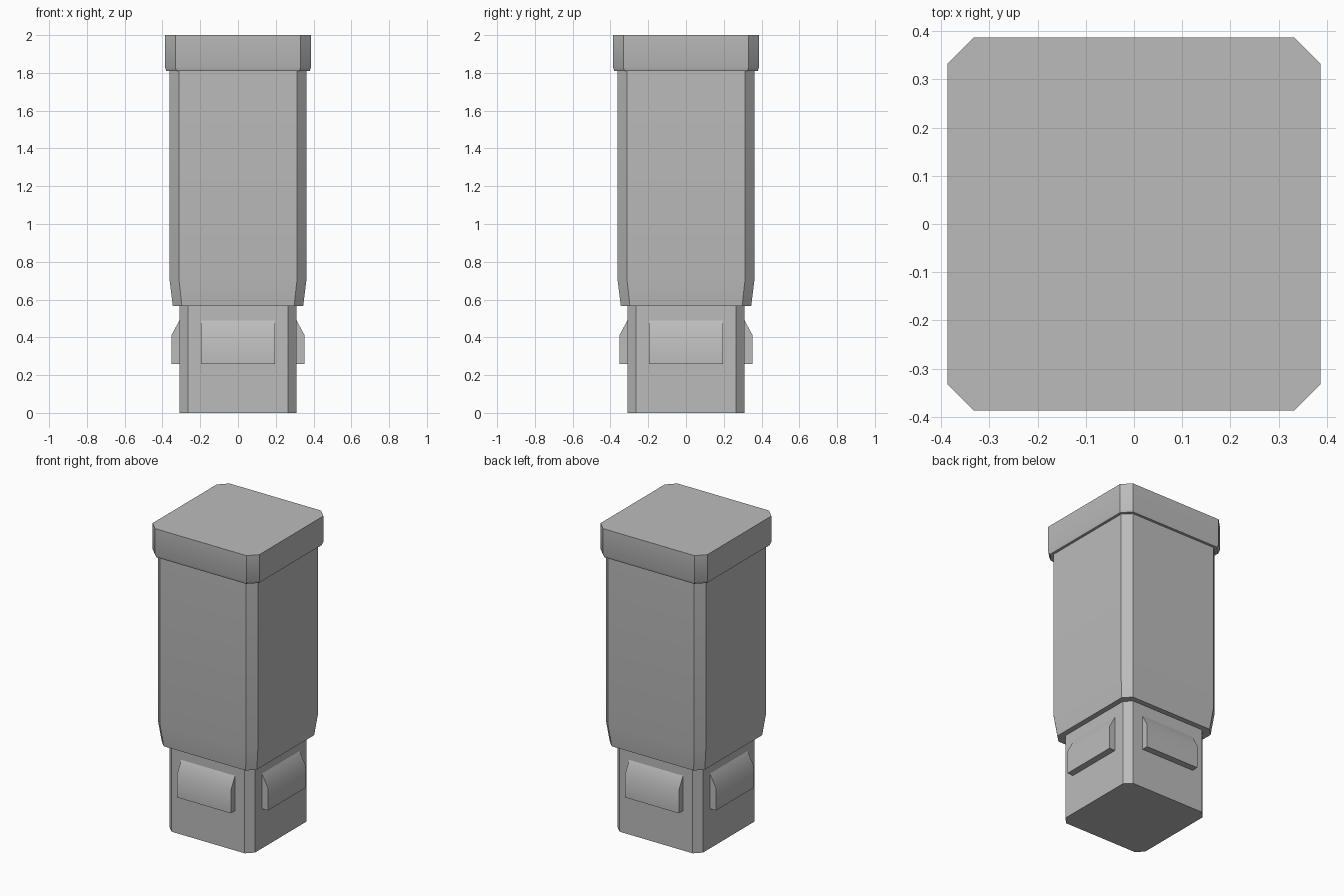
import bpy
import bmesh
import math

cube = bpy.data.objects.get("Cube")
if cube:
    bpy.data.objects.remove(cube, do_unlink=True)

grey = bpy.data.materials.new("plain_grey")
grey.use_nodes = True
grey.diffuse_color = (0.5, 0.5, 0.5, 1)
grey.node_tree.nodes["Principled BSDF"].inputs["Base Color"].default_value = (0.5, 0.5, 0.5, 1)


def finish(name, bm):
    bmesh.ops.recalc_face_normals(bm, faces=bm.faces)
    mesh = bpy.data.meshes.new(name)
    bm.to_mesh(mesh)
    bm.free()
    mesh.materials.append(grey)
    obj = bpy.data.objects.new(name, mesh)
    bpy.context.collection.objects.link(obj)
    bpy.ops.object.select_all(action='DESELECT')
    obj.select_set(True)
    bpy.context.view_layer.objects.active = obj
    bpy.ops.object.shade_smooth_by_angle(angle=math.radians(32))
    return obj


def chamfered_column(name, levels):
    """Stack chamfered squares given as (height, half width, half flat edge)."""
    bm = bmesh.new()
    rings = []
    for z, h, f in levels:
        outline = [(h, -f), (h, f), (f, h), (-f, h), (-h, f), (-h, -f), (-f, -h), (f, -h)]
        rings.append([bm.verts.new((x, y, z)) for x, y in outline])
    for low, high in zip(rings, rings[1:]):
        for i in range(8):
            j = (i + 1) % 8
            bm.faces.new((low[i], low[j], high[j], high[i]))
    bm.faces.new(rings[0])
    bm.faces.new(rings[-1])
    return finish(name, bm)


# Plug, tapered body and cap
chamfered_column("plug", [(0, 0.31, 0.266), (0.58, 0.31, 0.266)])
chamfered_column("body", [(0.565, 0.345, 0.297), (0.71, 0.363, 0.313), (1.83, 0.363, 0.313)])
chamfered_column("cap", [(1.81, 0.38, 0.325), (1.83, 0.387, 0.332), (2, 0.387, 0.332)])

# Wedge-topped clip on each side of the plug
for side, turn in (("front", 0), ("left", 90), ("back", 180), ("right", 270)):
    bm = bmesh.new()
    profile = [(-0.29, 0.26), (-0.353, 0.26), (-0.353, 0.41), (-0.31, 0.49), (-0.29, 0.49)]
    face = bm.faces.new([bm.verts.new((-0.195, y, z)) for y, z in profile])
    new = bmesh.ops.extrude_face_region(bm, geom=[face])["geom"]
    bmesh.ops.translate(bm, vec=(0.39, 0, 0), verts=[v for v in new if isinstance(v, bmesh.types.BMVert)])
    clip = finish(side + "_clip", bm)
    clip.rotation_euler.z = math.radians(turn)
